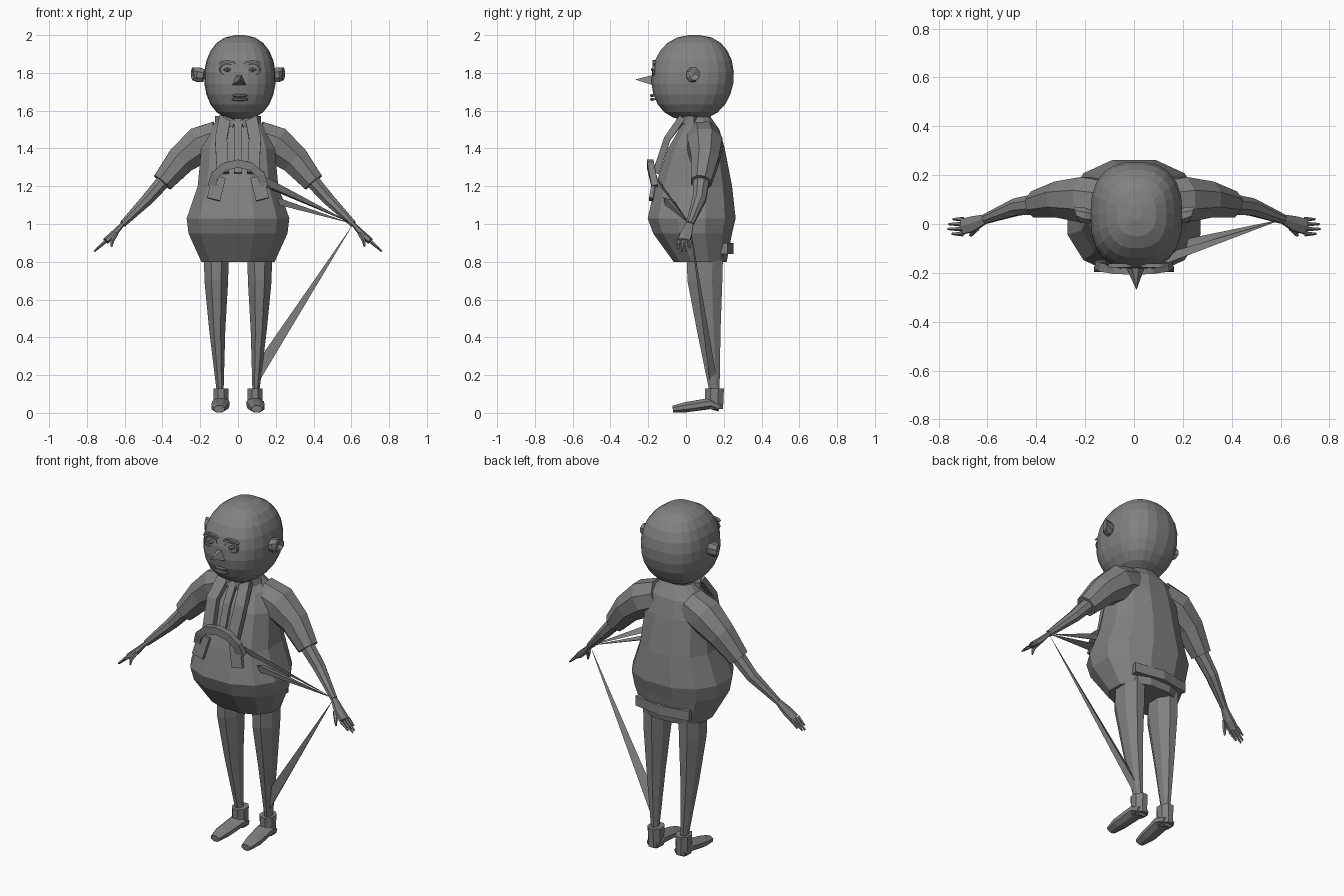
import bpy, bmesh, math
from mathutils import Vector

cube = bpy.data.objects.get("Cube")
if cube:
    bpy.data.objects.remove(cube, do_unlink=True)

GREY = (.22, .22, .22, 1)
grey = bpy.data.materials.new("plain grey")
grey.use_nodes = True
grey.diffuse_color = GREY
grey.node_tree.nodes["Principled BSDF"].inputs["Base Color"].default_value = GREY
ACROSS, DEPTH, UP = Vector((1, 0, 0)), Vector((0, 1, 0)), Vector((0, 0, 1))


def finish(name, bm):
    bmesh.ops.recalc_face_normals(bm, faces=bm.faces)
    mesh = bpy.data.meshes.new(name)
    bm.to_mesh(mesh)
    bm.free()
    mesh.materials.append(grey)
    obj = bpy.data.objects.new(name, mesh)
    bpy.context.collection.objects.link(obj)


def loft(name, centres, sizes, widths, sides=8, power=2, hint=DEPTH, level=False, side=1):
    """Skin rings: sizes are half extents along the hint, widths across it."""
    bm = bmesh.new()
    centres = [Vector(c) for c in centres]
    last = len(centres) - 1
    loops = []
    for i, (centre, size, width) in enumerate(zip(centres, sizes, widths)):
        along = UP if level else centres[min(i + 1, last)] - centres[max(i - 1, 0)]
        along = along.normalized()
        u = (hint - along * hint.dot(along)).normalized()
        v = along.cross(u)
        loop = []
        for k in range(sides):
            angle = math.tau * (k + .5) / sides
            c, s = math.cos(angle), math.sin(angle)
            c = math.copysign(abs(c) ** (2 / power), c) * size
            s = math.copysign(abs(s) ** (2 / power), s) * width
            point = centre + u * c + v * s
            point.x *= side
            loop.append(bm.verts.new(point))
        loops.append(loop)
    for low, high in zip(loops, loops[1:]):
        for k in range(sides):
            n = (k + 1) % sides
            bm.faces.new((low[k], low[n], high[n], high[k]))
    bm.faces.new(loops[0])
    bm.faces.new(loops[-1])
    finish(name, bm)


def limb(name, joints, radii, flat=1, **options):
    """Tapered tube through joints, with one radius for each."""
    loft(name, joints, radii, [r * flat for r in radii], **options)


def strap(name, joints, thick, width, side=1):
    """Four sided band of constant section."""
    count = len(joints)
    loft(name, joints, [thick] * count, [width] * count, sides=4, side=side)


def spike(name, base, tip):
    bm = bmesh.new()
    corners = [bm.verts.new(p) for p in base]
    point = bm.verts.new(tip)
    bm.faces.new(corners)
    for a, b in zip(corners, corners[1:] + corners[:1]):
        bm.faces.new((a, b, point))
    finish(name, bm)


def arc(centre, across, up, turn, steps, bulge=0):
    """Points along an arc facing the front, pushed forward at its crown."""
    angles = [turn * k / steps for k in range(steps + 1)]
    return [Vector(centre) + Vector((across * math.cos(a), -bulge * math.sin(a), up * math.sin(a)))
            for a in angles]


# Head: rounded box section following an egg-shaped outline
centre_z, half_height, half_depth, half_width = 1.775, .225, .22, .19
bands = 11
turns = [math.pi * (k + .3) / (bands + .6) for k in range(bands + 1)]
outline = [math.sin(t) ** .8 for t in turns]
loft("head", [(.01, .035 - .01 * math.cos(t), centre_z - half_height * math.cos(t) * 1.003) for t in turns],
     [half_depth * r for r in outline], [half_width * r for r in outline],
     sides=22, power=2.5, level=True)
limb("neck", [(0, .07, 1.5), (0, .06, 1.6)], [.08, .06], level=True)

# Face
spike("nose", [(-.04, -.16, 1.73), (.05, -.16, 1.73), (.02, -.17, 1.79), (-.01, -.17, 1.79)],
      (.01, -.27, 1.765))
for lip, height in (("upper_lip", 1.68), ("lower_lip", 1.66)):
    limb(lip, arc((.01, -.16, height), .04, 0, math.pi, 4, bulge=.02),
         [.005, .01, .012, .01, .005], flat=.7, sides=6)

# Shirt body: half width, front and back at each height
shirt = [(.8, .2, -.07, .22), (.95, .27, -.18, .25), (1.03, .28, -.21, .27), (1.2, .22, -.17, .25),
         (1.4, .2, -.1, .21), (1.5, .16, -.04, .18), (1.57, .09, -.01, .13)]
hem_tilt = .1
loft("shirt", [(0, (front + back) / 2, z) for z, width, front, back in shirt],
     [(back - front) / 2 for z, width, front, back in shirt],
     [width for z, width, front, back in shirt], sides=12, power=2.3, level=True)

# Hem flap hanging a little lower at the back
strap("back_hem", [(-.17, .2, .87), (0, .23, .87), (.17, .2, .87)], .03, .04)

# Open shirt front
strap("front_panel", [(0, -.03, 1.56), (0, -.1, 1.44), (0, -.155, 1.27)], .012, .03)
strap("arched_band", arc((0, -.165, 1.2), .14, .12, math.pi, 6, bulge=.025), .025, .03)

# Joints shared by the limbs
shoulder, sleeve_top, sleeve_mid, cuff = (.1, .09, 1.46), (.2, .1, 1.42), (.3, .1, 1.34), (.4, .08, 1.22)
elbow, wrist, knuckles = (.48, .07, 1.13), (.61, .02, 1), Vector((.7, -.01, .91))
hip, thigh, knee, ankle = (.115, .1, .88), (.115, .1, .7), (.11, .12, .44), (.095, .15, .12)
heel, instep, ball, toe = (.09, .18, .03), (.09, .13, .05), (.1, 0, .03), (.1, -.07, .02)

for side, tag in ((1, "left_"), (-1, "right_")):
    # Eyes, rims, brows and ears
    eye = Vector((.01 + side * .066, -.17, 1.817))
    limb(tag + "eye", [eye - ACROSS * .022, eye, eye + ACROSS * .022], [.004, .016, .004], flat=.8)
    strap(tag + "eye_rim", arc(eye, .042, .03, math.tau, 10), .01, .005)
    strap(tag + "brow", arc(eye + UP * .03, .045, .015, math.pi, 4), .012, .007)
    limb(tag + "ear", [(.18, .03, 1.785), (.21, .035, 1.79), (.24, .045, 1.795), (.225, .03, 1.79)],
         [.03, .035, .03, .012], flat=1.2, side=side)

    # Collar, lapel and hanging tab
    strap(tag + "collar", [(.02, -.04, 1.53), (.07, -.03, 1.55), (.11, .05, 1.55)], .02, .03, side)
    strap(tag + "lapel", [(.07, -.02, 1.56), (.09, -.1, 1.45), (.08, -.16, 1.27)], .025, .045, side)
    strap(tag + "hanging_tab", [(.1, -.165, 1.25), (.13, -.185, 1.13)], .015, .05, side)

    # Sleeve, arm and hand
    limb(tag + "sleeve", [shoulder, sleeve_top, sleeve_mid, cuff], [.09, .1, .08, .058],
         flat=1.05, side=side)
    limb(tag + "arm", [cuff, elbow, wrist], [.045, .038, .021], flat=.9, side=side)
    limb(tag + "palm", [wrist, (.66, 0, .945), knuckles], [.022, .036, .036], flat=.5,
         sides=6, side=side)
    for k, reach in enumerate((.045, .062, .058, .04)):
        root = knuckles + DEPTH * (k * .02 - .03)
        limb(tag + "finger_" + "abcd"[k], [root, root + Vector((reach, 0, reach * -.9))],
             [.011, .005], sides=5, side=side)
    limb(tag + "thumb", [(.645, -.02, .95), (.665, -.042, .91), (.67, -.046, .88)],
         [.013, .01, .005], sides=5, side=side)

    # Leg and shoe
    limb(tag + "leg", [hip, thigh, knee, ankle], [.105, .1, .068, .03], flat=.68,
         level=True, side=side)
    limb(tag + "shoe_cuff", [(.09, .15, .02), (.09, .15, .13)], [.05, .055], flat=.8,
         level=True, side=side)
    limb(tag + "shoe", [heel, instep, ball, toe], [.04, .05, .045, .03], flat=.65,
         hint=ACROSS, side=side)

# Long thin shards meeting at the left wrist
spike("upper_shard", [(.11, -.17, 1.27), (.18, -.13, 1.19), (.13, -.12, 1.2)], wrist)
spike("lower_shard", [(.21, -.12, 1.14), (.22, -.11, 1.1), (.22, -.06, 1.12)], wrist)
spike("ankle_shard", [(.09, .13, .13), (.11, .12, .28), (.12, .16, .2)], wrist)
